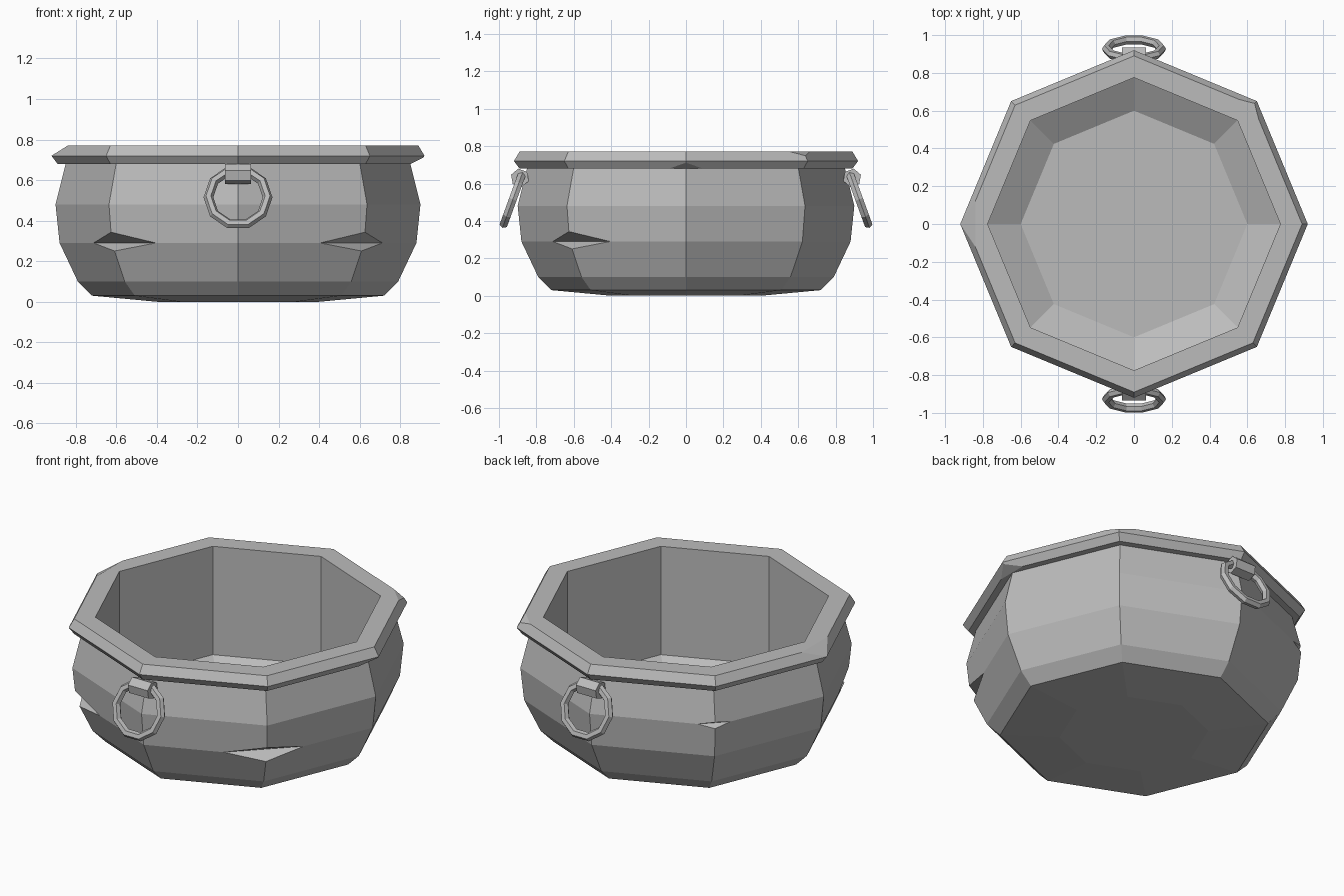
import bpy, bmesh, math
from mathutils import Matrix, Vector

if "Cube" in bpy.data.objects:
    bpy.data.objects.remove(bpy.data.objects["Cube"], do_unlink=True)

# One worn grey metal for every part
metal = bpy.data.materials.new("grey_metal")
metal.use_nodes = True
GREY = (0.5, 0.5, 0.5, 1)
metal.diffuse_color = GREY
metal.node_tree.nodes["Principled BSDF"].inputs["Base Color"].default_value = GREY


def finish(name, bm):
    bmesh.ops.recalc_face_normals(bm, faces=bm.faces)
    mesh = bpy.data.meshes.new(name)
    bm.to_mesh(mesh)
    bm.free()
    mesh.materials.append(metal)
    obj = bpy.data.objects.new(name, mesh)
    bpy.context.scene.collection.objects.link(obj)
    return obj


def bridge(bm, a, b):
    n = len(a)
    for i in range(n):
        j = (i + 1) % n
        bm.faces.new((a[i], a[j], b[j], b[i]))


def lathe(name, profile, sides):
    """Revolve (radius, z) points and cap both ends."""
    bm = bmesh.new()
    rings = []
    for r, z in profile:
        angles = [math.tau * i / sides for i in range(sides)]
        rings.append([bm.verts.new((r * math.cos(a), r * math.sin(a), z)) for a in angles])
    for a, b in zip(rings, rings[1:]):
        bridge(bm, a, b)
    bm.faces.new(rings[0])
    bm.faces.new(rings[-1])
    return finish(name, bm)


def prism(name, section, half, matrix):
    """Extrude an (r, z) section sideways by half each way."""
    bm = bmesh.new()
    ends = [[bm.verts.new(matrix @ Vector((r, t, z))) for r, z in section]
            for t in (-half, half)]
    bridge(bm, *ends)
    for end in ends:
        bm.faces.new(end)
    return finish(name, bm)


def cut(target, section, half, degrees):
    """Carve a prism out of the target at the given corner."""
    cutter = prism("cutter", section, half, Matrix.Rotation(math.radians(degrees), 4, "Z"))
    cutter.hide_render = True
    mod = target.modifiers.new("chip", "BOOLEAN")
    mod.operation = "DIFFERENCE"
    mod.solver = "EXACT"
    mod.object = cutter
    graph = bpy.context.evaluated_depsgraph_get()
    result = bpy.data.meshes.new_from_object(target.evaluated_get(graph))
    target.modifiers.clear()
    target.data = result
    bpy.data.objects.remove(cutter, do_unlink=True)


# Eight-sided bowl: underside, belly, flared rim, inner wall and floor
bowl = lathe("bowl", [(0.4, 0), (0.72, 0.03), (0.79, 0.1), (0.88, 0.29),
                      (0.9, 0.48), (0.85, 0.68), (0.89, 0.68), (0.92, 0.72),
                      (0.89, 0.77), (0.775, 0.77), (0.775, 0.13), (0.6, 0.03)], 8)

# Wedge notches hacked into the belly corners
for degrees, r, z, depth, rise in ((-45, 0.88, 0.29, 0.09, 0.05),
                                   (-135, 0.88, 0.29, 0.09, 0.05),
                                   (135, 0.9, 0.48, 0.037, 0.02)):
    wedge = [(r - depth, z), (r + depth, z + 2 * rise), (r + depth, z - 2 * rise)]
    cut(bowl, wedge, 0.4, degrees)

# Chips on the rim: two on the top edge, one on the lower edge
cut(bowl, [(0.824, 0.78), (0.936, 0.71), (1, 0.78)], 0.3, 180)
cut(bowl, [(0.84, 0.78), (0.94, 0.73), (1, 0.78)], 0.3, 45)
cut(bowl, [(0.851, 0.679), (0.93, 0.72), (0.93, 0.679)], 0.3, 0)


def ring(name, matrix, major=0.146, minor=0.024, sides=10, around=6):
    bm = bmesh.new()
    loops = []
    for i in range(sides):
        a = math.tau * (i + 0.5) / sides
        loop = []
        for k in range(around):
            b = math.tau * k / around
            r = major + minor * math.cos(b)
            p = Vector((minor * math.sin(b), r * math.sin(a), r * math.cos(a)))
            loop.append(bm.verts.new(matrix @ p))
        loops.append(loop)
    for i in range(sides):
        bridge(bm, loops[i], loops[(i + 1) % sides])
    return finish(name, bm)


# Hanging ring handles with six-sided brackets, front and back
hexagon = [(0.05 * math.cos(math.tau * k / 6), 0.05 * math.sin(math.tau * k / 6))
           for k in range(6)]
for side, degrees in (("front", -90), ("back", 90)):
    turn = Matrix.Rotation(math.radians(degrees), 4, "Z")
    tilt = Matrix.Rotation(math.radians(-20), 4, "Y")
    prism(side + "_bracket", hexagon, 0.064, turn @ Matrix.Translation((0.888, 0, 0.63)) @ tilt)
    ring(side + "_ring", turn @ Matrix.Translation((0.926, 0, 0.515)) @ tilt)
